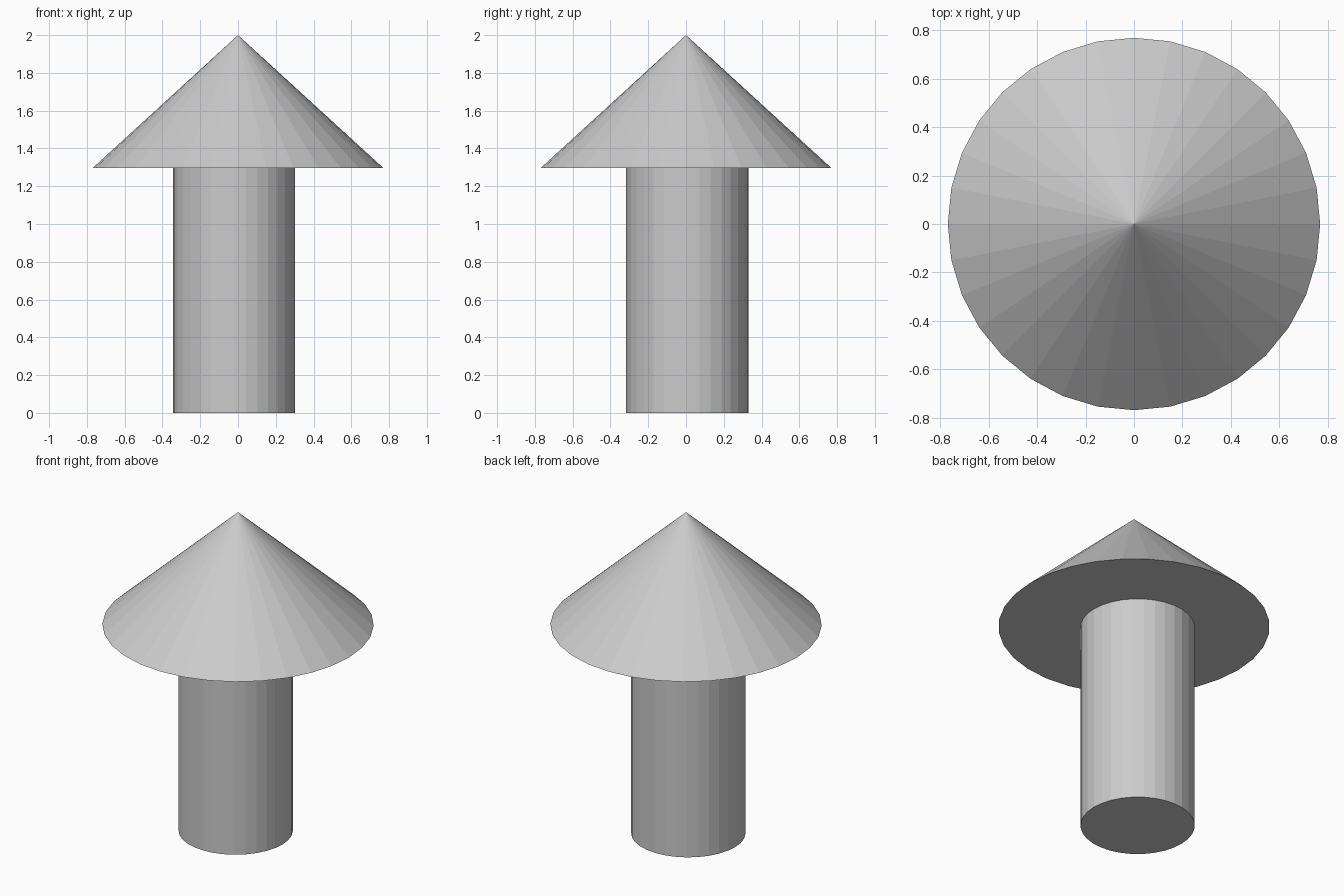
import bpy

if "Cube" in bpy.data.objects:
    bpy.data.objects.remove(bpy.data.objects["Cube"])

BASE_Z = 1.297   # underside of the cone
TOP_Z = 2.0

# Round post, slightly off centre
bpy.ops.mesh.primitive_cylinder_add(
    vertices=32, radius=0.324, depth=BASE_Z, location=(-0.021, 0.007, BASE_Z / 2))
bpy.context.object.name = "post"

# Wide conical cap
bpy.ops.mesh.primitive_cone_add(
    vertices=32, radius1=0.769, radius2=0, depth=TOP_Z - BASE_Z,
    location=(0, 0, (BASE_Z + TOP_Z) / 2))
bpy.context.object.name = "cone_cap"
